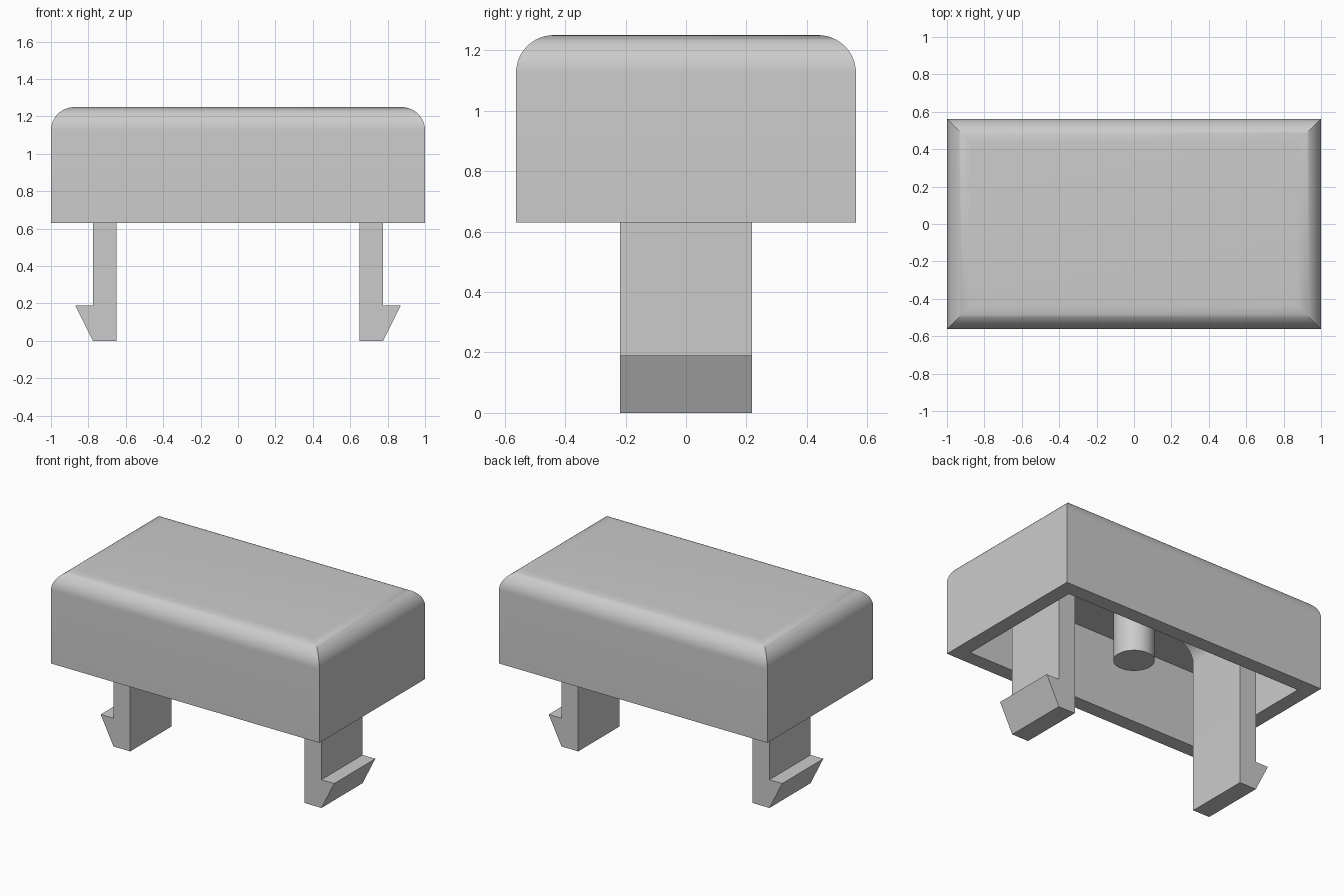
import bpy, bmesh, math

if "Cube" in bpy.data.objects:
    bpy.data.objects.remove(bpy.data.objects["Cube"])

grey = bpy.data.materials.new("light grey plastic")
grey.diffuse_color = (0.6, 0.6, 0.6, 1)
grey.use_nodes = True
grey.node_tree.nodes["Principled BSDF"].inputs["Base Color"].default_value = grey.diffuse_color

HX, HY = 1.0, 0.5625            # cap half sizes
Z0, Z1, R = 0.63, 1.25, 0.125   # cap bottom, top, edge radius
WALL, CEIL = 0.1, 1.14          # rim width, underside of the top plate


def finish(name, bm):
    bmesh.ops.recalc_face_normals(bm, faces=bm.faces)
    mesh = bpy.data.meshes.new(name)
    bm.to_mesh(mesh)
    bm.free()
    mesh.materials.append(grey)
    obj = bpy.data.objects.new(name, mesh)
    bpy.context.collection.objects.link(obj)
    bpy.ops.object.select_all(action='DESELECT')
    obj.select_set(True)
    bpy.context.view_layer.objects.active = obj
    bpy.ops.object.shade_smooth_by_angle(angle=math.radians(30))
    return obj


# Hollow cap: stacked rectangles give rounded top edges with mitred corners
bm = bmesh.new()
steps = 12
levels = [(WALL, CEIL), (WALL, Z0), (0, Z0)]
for i in range(steps + 1):
    a = math.pi / 2 * i / steps
    levels.append((R * (1 - math.cos(a)), Z1 - R + R * math.sin(a)))
rings = [[bm.verts.new((sx * (HX - d), sy * (HY - d), z))
          for sx, sy in ((-1, -1), (1, -1), (1, 1), (-1, 1))] for d, z in levels]
for lo, hi in zip(rings, rings[1:]):
    for k in range(4):
        bm.faces.new((lo[k], lo[(k + 1) % 4], hi[(k + 1) % 4], hi[k]))
bm.faces.new(rings[0])
bm.faces.new(rings[-1])
finish("cap", bm)

# Snap legs: hooked profile with a fillet under the top plate, extruded in y
profile = [(0.65, 0), (0.775, 0), (0.87, 0.19), (0.775, 0.19), (0.775, CEIL)]
for i in range(9):
    a = math.pi / 2 * i / 8
    profile.append((0.65 - R + R * math.sin(a), CEIL - R + R * math.cos(a)))
for side, name in ((1, "right_snap_leg"), (-1, "left_snap_leg")):
    bm = bmesh.new()
    face = bm.faces.new([bm.verts.new((side * x, -0.219, z)) for x, z in profile])
    ext = bmesh.ops.extrude_face_region(bm, geom=[face])
    bmesh.ops.translate(bm, vec=(0, 0.438, 0),
                        verts=[v for v in ext["geom"] if isinstance(v, bmesh.types.BMVert)])
    finish(name, bm)

# Round post hanging inside the cap
bm = bmesh.new()
post_bottom = 0.705
bmesh.ops.create_cone(bm, cap_ends=True, segments=48, radius1=0.125, radius2=0.125,
                      depth=CEIL - post_bottom)
bmesh.ops.translate(bm, vec=(0, 0, (CEIL + post_bottom) / 2), verts=bm.verts)
finish("centre_post", bm)
